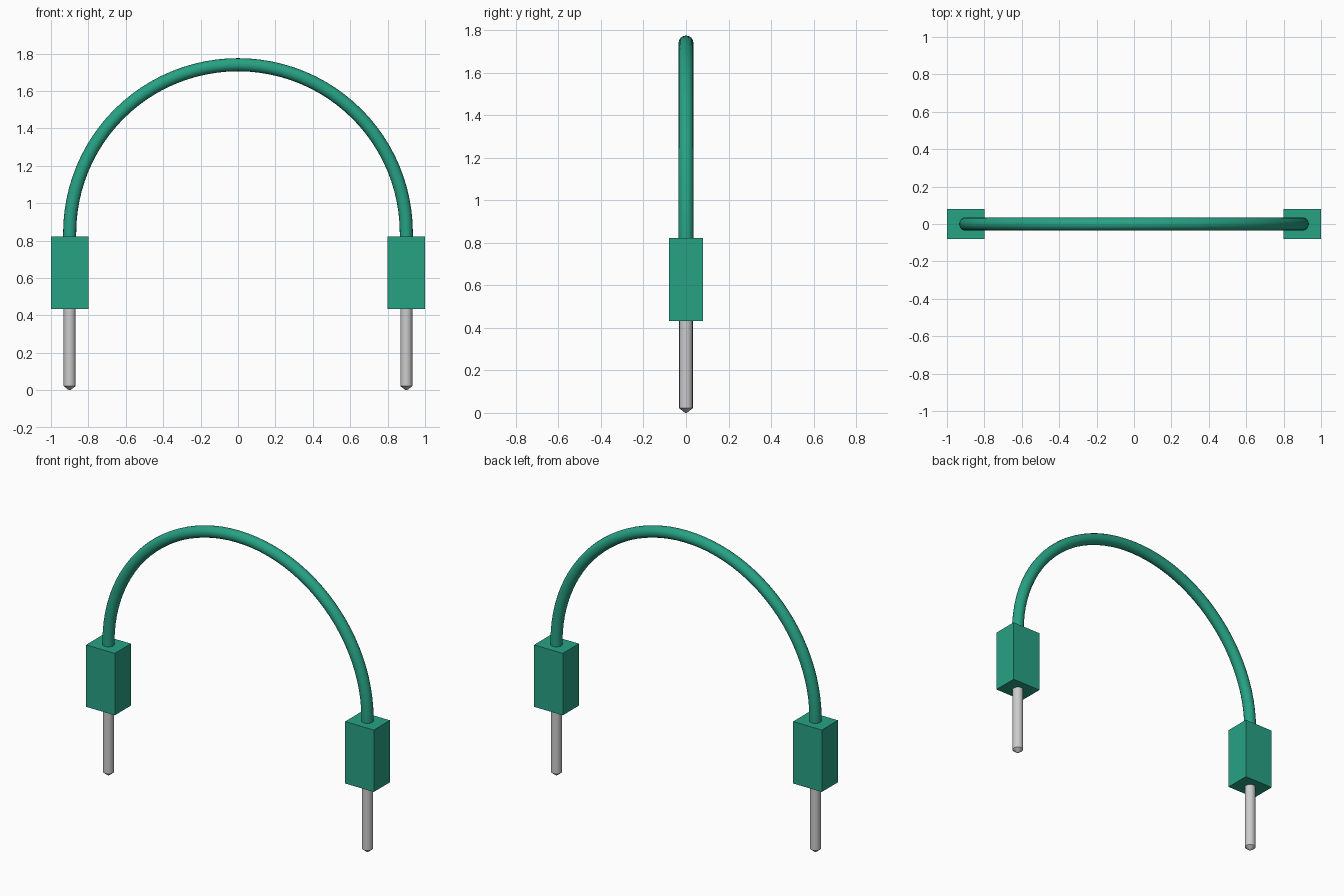
import bpy, bmesh, math

if "Cube" in bpy.data.objects:
    bpy.data.objects.remove(bpy.data.objects["Cube"])

def material(name, rgb):
    m = bpy.data.materials.new(name)
    m.diffuse_color = (*rgb, 1)
    m.use_nodes = True
    m.node_tree.nodes["Principled BSDF"].inputs["Base Color"].default_value = m.diffuse_color
    return m

GREEN = material("green plastic", (0.02, 0.36, 0.23))
METAL = material("light grey metal", (0.6, 0.6, 0.6))

SPAN, TUBE_R, PIN_R = 0.9, 0.035, 0.032
BOX_LOW, BOX_HIGH, ARC_Z = 0.433, 0.822, 0.84

def make_object(name, bm, mat, smooth=False):
    bmesh.ops.recalc_face_normals(bm, faces=bm.faces)
    me = bpy.data.meshes.new(name)
    bm.to_mesh(me)
    bm.free()
    me.materials.append(mat)
    ob = bpy.data.objects.new(name, me)
    bpy.context.collection.objects.link(ob)
    if smooth:
        bpy.ops.object.select_all(action='DESELECT')
        ob.select_set(True)
        bpy.context.view_layer.objects.active = ob
        bpy.ops.object.shade_smooth_by_angle(angle=math.radians(35))
    return ob

def skin(bm, rings):
    # join neighbouring vertex rings with quads and cap both ends
    n = len(rings[0])
    for a, b in zip(rings, rings[1:]):
        for i in range(n):
            j = (i + 1) % n
            bm.faces.new((a[i], a[j], b[j], b[i]))
    bm.faces.new(rings[0])
    bm.faces.new(rings[-1])

# Arched wire: a half circle with short straight ends sunk into the housings
path = [(-SPAN, BOX_HIGH - 0.05, math.pi)]
path += [(SPAN * math.cos(a), ARC_Z + SPAN * math.sin(a), a)
         for a in (math.pi * (1 - k / 48) for k in range(49))]
path += [(SPAN, BOX_HIGH - 0.05, 0)]
bm = bmesh.new()
rings = []
for x, z, a in path:
    ring = []
    for k in range(16):
        t = math.tau * k / 16
        r = TUBE_R * math.cos(t)
        ring.append(bm.verts.new((x + r * math.cos(a), TUBE_R * math.sin(t), z + r * math.sin(a))))
    rings.append(ring)
skin(bm, rings)
make_object("arched_wire", bm, GREEN, True)

for side, label in ((-1, "left"), (1, "right")):
    # Square housing
    bm = bmesh.new()
    bmesh.ops.create_cube(bm, size=1)
    bmesh.ops.scale(bm, vec=(0.2, 0.16, BOX_HIGH - BOX_LOW), verts=bm.verts)
    bmesh.ops.translate(bm, vec=(side * SPAN, 0, (BOX_HIGH + BOX_LOW) / 2), verts=bm.verts)
    make_object(label + "_housing", bm, GREEN)

    # Metal pin with a blunt conical tip
    bm = bmesh.new()
    rings = [[bm.verts.new((side * SPAN + r * math.cos(math.tau * k / 16),
                            r * math.sin(math.tau * k / 16), z)) for k in range(16)]
             for r, z in ((0.004, 0.0), (PIN_R, 0.022), (PIN_R, BOX_LOW + 0.03))]
    skin(bm, rings)
    make_object(label + "_pin", bm, METAL, True)
